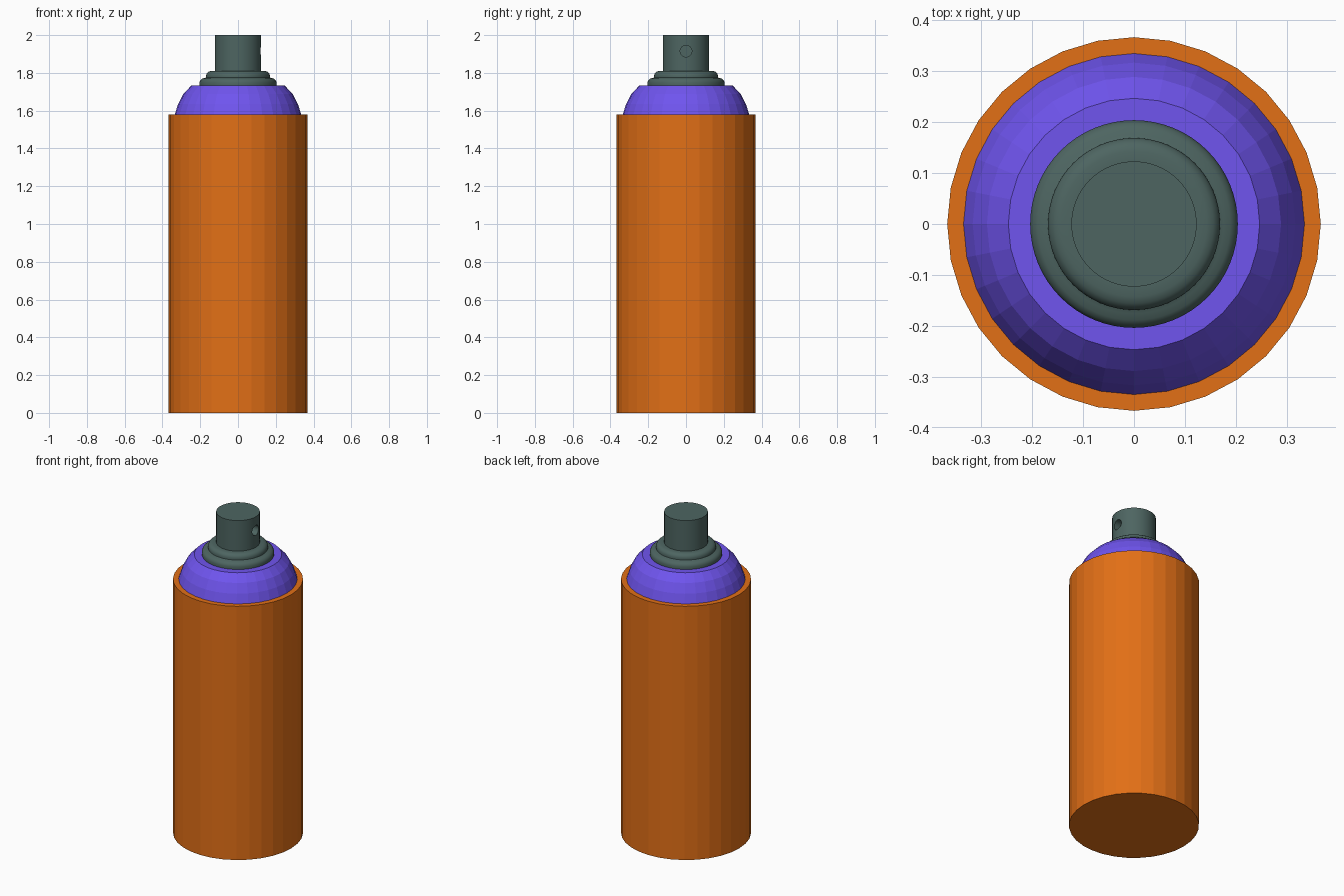
import bpy, bmesh
from math import cos, sin, pi, radians

if "Cube" in bpy.data.objects:
    bpy.data.objects.remove(bpy.data.objects["Cube"])


def paint(obj, name, rgb):
    mat = bpy.data.materials.new(name)
    mat.diffuse_color = (*rgb, 1)
    mat.use_nodes = True
    mat.node_tree.nodes["Principled BSDF"].inputs["Base Color"].default_value = mat.diffuse_color
    obj.data.materials.append(mat)


def lathe(name, profile, sides):
    """Closed solid of revolution from (radius, height) points, bottom to top."""
    bm = bmesh.new()
    rings = [[bm.verts.new((r * cos(2 * pi * i / sides), r * sin(2 * pi * i / sides), z))
              for i in range(sides)] for r, z in profile]
    for low, high in zip(rings, rings[1:]):
        for i in range(sides):
            j = (i + 1) % sides
            bm.faces.new((low[i], low[j], high[j], high[i]))
    bm.faces.new(rings[0][::-1])
    bm.faces.new(rings[-1])
    mesh = bpy.data.meshes.new(name)
    bm.to_mesh(mesh)
    bm.free()
    obj = bpy.data.objects.new(name, mesh)
    bpy.context.collection.objects.link(obj)
    return obj


# Can body
body = lathe("can_body", [(0.367, 0), (0.367, 1.58)], 32)
paint(body, "orange", (0.76, 0.16, 0.008))

# Domed shoulder
dome = lathe("can_shoulder", [(0.335, 1.58), (0.317, 1.635), (0.289, 1.689), (0.247, 1.733)], 32)
paint(dome, "purple", (0.16, 0.09, 0.86))

# Stepped valve collar with rounded rims
collar = lathe("valve_collar", [
    (0.203, 1.733), (0.204, 1.75), (0.199, 1.762), (0.189, 1.770), (0.176, 1.773),
    (0.169, 1.776), (0.169, 1.787), (0.165, 1.798), (0.156, 1.806), (0.143, 1.810),
    (0.123, 1.810)], 64)

# Spray button with nozzle hole facing +x
button = lathe("spray_button", [(0.123, 1.80), (0.123, 2.0)], 64)
bpy.ops.mesh.primitive_cylinder_add(vertices=32, radius=0.031, depth=0.1,
                                    location=(0.13, 0, 1.915), rotation=(0, pi / 2, 0))
cutter = bpy.context.object
cutter.name = "nozzle_cutter"
cutter.hide_render = True
cutter.hide_set(True)
hole = button.modifiers.new("nozzle_hole", "BOOLEAN")
hole.operation = "DIFFERENCE"
hole.solver = "EXACT"
hole.object = cutter

# Smooth grey parts, keeping hard edges
grey = bpy.data.materials.new("grey_green")
grey.diffuse_color = (0.075, 0.13, 0.12, 1)
grey.use_nodes = True
grey.node_tree.nodes["Principled BSDF"].inputs["Base Color"].default_value = grey.diffuse_color
for obj in (collar, button):
    obj.data.materials.append(grey)
    bpy.ops.object.select_all(action="DESELECT")
    obj.select_set(True)
    bpy.context.view_layer.objects.active = obj
    if obj is button:
        bpy.ops.object.modifier_apply(modifier=hole.name)
    bpy.ops.object.shade_smooth_by_angle(angle=radians(35))
bpy.data.objects.remove(cutter, do_unlink=True)
